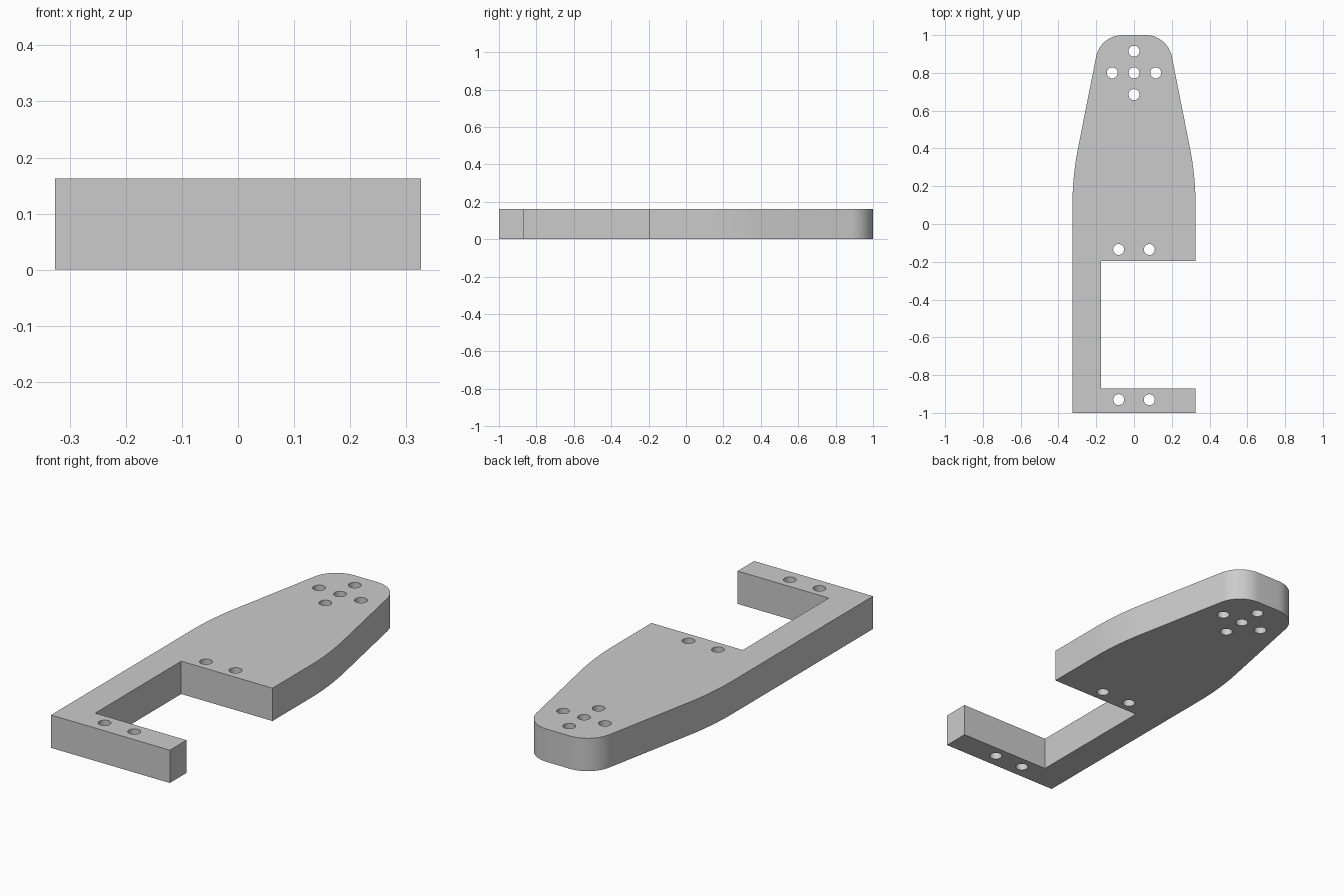
import bpy, bmesh, math
from mathutils import Vector

if "Cube" in bpy.data.objects:
    bpy.data.objects.remove(bpy.data.objects["Cube"])

THICK = 0.163
W = 0.326          # half width
HOLE_R = 0.029


def arc(cx, cy, r, a0, a1, n):
    """Points along an arc, angles in degrees."""
    return [(cx + r * math.cos(math.radians(a0 + (a1 - a0) * i / n)),
             cy + r * math.sin(math.radians(a0 + (a1 - a0) * i / n)))
            for i in range(n + 1)]


# Tapered nose: broad shoulder arc, straight taper, rounded tip corner
TAPER = 11.2
side = arc(W - 1.55, 0.10, 1.55, 0, TAPER, 10) + arc(0.062, 0.859, 0.141, TAPER, 90, 14)
nose = side + [(-x, y) for x, y in reversed(side)]

# C-shaped lower part: long arm on the left, short foot at the front
outline = [(-W, -1), (W, -1), (W, -0.87), (-0.175, -0.87),
           (-0.175, -0.195), (W, -0.195)] + nose

# Bolt holes: two pairs around the gap and a cross pattern at the tip
holes = [(s * 0.081, y) for s in (-1, 1) for y in (-0.93, -0.135)]
holes += [(0, 0.8), (0.115, 0.8), (-0.115, 0.8), (0, 0.915), (0, 0.685)]

bm = bmesh.new()


def add_loop(points):
    vs = [bm.verts.new((x, y, 0)) for x, y in points]
    for i, v in enumerate(vs):
        bm.edges.new((v, vs[(i + 1) % len(vs)]))


add_loop(outline)
for hx, hy in holes:
    add_loop(arc(hx, hy, HOLE_R, 0, 360, 32)[:-1])

# Fill the flat profile around the holes and extrude it to a plate
bmesh.ops.triangle_fill(bm, use_beauty=True, edges=bm.edges[:], normal=(0, 0, 1))
ext = bmesh.ops.extrude_face_region(bm, geom=bm.faces[:], use_keep_orig=True)
top = [g for g in ext["geom"] if isinstance(g, bmesh.types.BMVert)]
bmesh.ops.translate(bm, vec=Vector((0, 0, THICK)), verts=top)
bmesh.ops.recalc_face_normals(bm, faces=bm.faces[:])

mesh = bpy.data.meshes.new("bracket_plate")
bm.to_mesh(mesh)
bm.free()
plate = bpy.data.objects.new("bracket_plate", mesh)
bpy.context.collection.objects.link(plate)

grey = bpy.data.materials.new("plain grey")
grey.diffuse_color = (0.6, 0.6, 0.6, 1)
grey.use_nodes = True
grey.node_tree.nodes["Principled BSDF"].inputs["Base Color"].default_value = grey.diffuse_color
mesh.materials.append(grey)

bpy.context.view_layer.objects.active = plate
plate.select_set(True)
bpy.ops.object.shade_smooth_by_angle(angle=math.radians(30))
